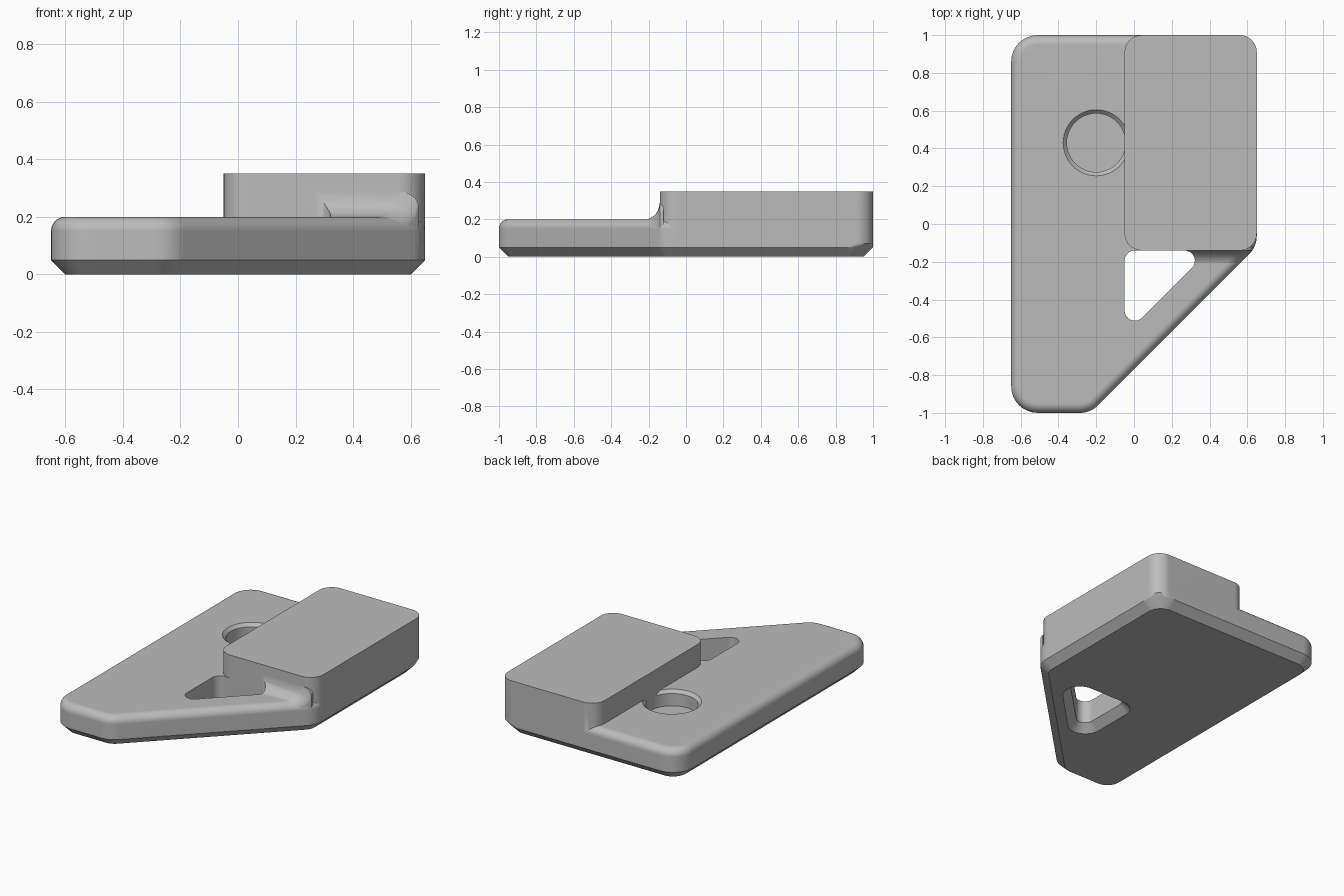
import bpy, bmesh
from math import pi, sin, cos, sqrt
from mathutils import Vector

if "Cube" in bpy.data.objects:
    bpy.data.objects.remove(bpy.data.objects["Cube"])

grey = bpy.data.materials.new("light_grey")
grey.use_nodes = True
grey.diffuse_color = (0.5, 0.5, 0.5, 1)
grey.node_tree.nodes["Principled BSDF"].inputs["Base Color"].default_value = (0.5, 0.5, 0.5, 1)


def rounded_ring(corners, radius, z, inset=0.0, steps=8):
    """Counter-clockwise convex outline with rounded corners, moved inwards by inset."""
    pts, n = [], len(corners)
    for i in range(n):
        p = Vector(corners[i])
        a = (p - Vector(corners[i - 1])).normalized()
        b = (Vector(corners[(i + 1) % n]) - p).normalized()
        na, nb = Vector((a.y, -a.x)), Vector((b.y, -b.x))
        centre = p - (na + nb) * radius / (1 + na.dot(nb))
        turn = na.angle(nb)
        for k in range(steps + 1):
            t = k / steps
            normal = (na * sin((1 - t) * turn) + nb * sin(t * turn)) / sin(turn)
            q = centre + normal * (radius - inset)
            pts.append((q.x, q.y, z))
    return pts


def circle_ring(x, y, radius, z, steps=48):
    return [(x + radius * cos(2 * pi * k / steps), y + radius * sin(2 * pi * k / steps), z)
            for k in range(steps)]


def loft(name, rings):
    """Closed solid through a list of equally long rings."""
    bm = bmesh.new()
    rows = [[bm.verts.new(p) for p in ring] for ring in rings]
    n = len(rows[0])
    for low, high in zip(rows, rows[1:]):
        for i in range(n):
            j = (i + 1) % n
            bm.faces.new((low[i], low[j], high[j], high[i]))
    bm.faces.new(rows[0][::-1])
    bm.faces.new(rows[-1])
    bmesh.ops.recalc_face_normals(bm, faces=bm.faces)
    mesh = bpy.data.meshes.new(name)
    bm.to_mesh(mesh)
    bm.free()
    mesh.materials.append(grey)
    obj = bpy.data.objects.new(name, mesh)
    bpy.context.collection.objects.link(obj)
    return obj


def combine(target, other, operation):
    """Apply a boolean and drop the helper solid."""
    mod = target.modifiers.new(operation, "BOOLEAN")
    mod.object, mod.operation, mod.solver = other, operation, "EXACT"
    bpy.context.view_layer.objects.active = target
    bpy.ops.object.modifier_apply(modifier=mod.name)
    bpy.data.objects.remove(other)


# Base plate: chamfered underside, rounded upper edge
EDGE = 0.05
outline = [(-0.65, -1), (-0.23, -1), (0.65, -0.12), (0.65, 1), (-0.65, 1)]
rings = [rounded_ring(outline, 0.14, 0, EDGE), rounded_ring(outline, 0.14, EDGE)]
for k in range(9):
    t = k / 8 * pi / 2
    rings.append(rounded_ring(outline, 0.14, 0.15 + EDGE * sin(t), EDGE * (1 - cos(t))))
plate = loft("base_plate", rings)

# Concave blend between the plate and the front of the raised block
sections = []
for k in range(12):
    y = -0.23 + 0.09 * min(k, 10) / 10 + (0.02 if k == 11 else 0)
    crest = 0.288 - sqrt(max(0, 0.09 ** 2 - min(y + 0.23, 0.09) ** 2))
    end = min(0.77 + y, 0.63) - 0.003
    ring = [(0.2, y, 0.1), (end, y, 0.1)]
    for s in range(9):
        t = s / 8 * pi / 2
        ring.append((end - sqrt(2) * EDGE * (1 - cos(t)), y, crest - EDGE + EDGE * sin(t)))
    sections.append(ring + [(0.2, y, crest)])
combine(plate, loft("blend", sections), "UNION")

# Triangular opening, flared at the underside
triangle = [(-0.05, -0.59), (0.4, -0.14), (-0.05, -0.14)]
combine(plate, loft("triangle_cutter", [
    rounded_ring(triangle, 0.055, -0.02, -0.07),
    rounded_ring(triangle, 0.055, EDGE),
    rounded_ring(triangle, 0.055, 0.5)]), "DIFFERENCE")

# Round blind socket with a chamfered rim
combine(plate, loft("socket_cutter", [
    circle_ring(-0.2, 0.43, r, z) for r, z in ((0.155, 0.1), (0.155, 0.18), (0.195, 0.22))]),
    "DIFFERENCE")

# Raised block, with its lower corners trimmed to follow the plate chamfer
block = [(-0.05, -0.14), (0.65, -0.14), (0.65, 1), (-0.05, 1)]
combine(plate, loft("raised_block", [
    rounded_ring(block, r, z) for r, z in ((0.14, 0.05), (0.09, 0.072), (0.09, 0.35))]),
    "UNION")

# Shading
plate.select_set(True)
bpy.context.view_layer.objects.active = plate
bpy.ops.object.shade_smooth_by_angle()
weighted = plate.modifiers.new("weighted_normals", "WEIGHTED_NORMAL")
weighted.keep_sharp = True
